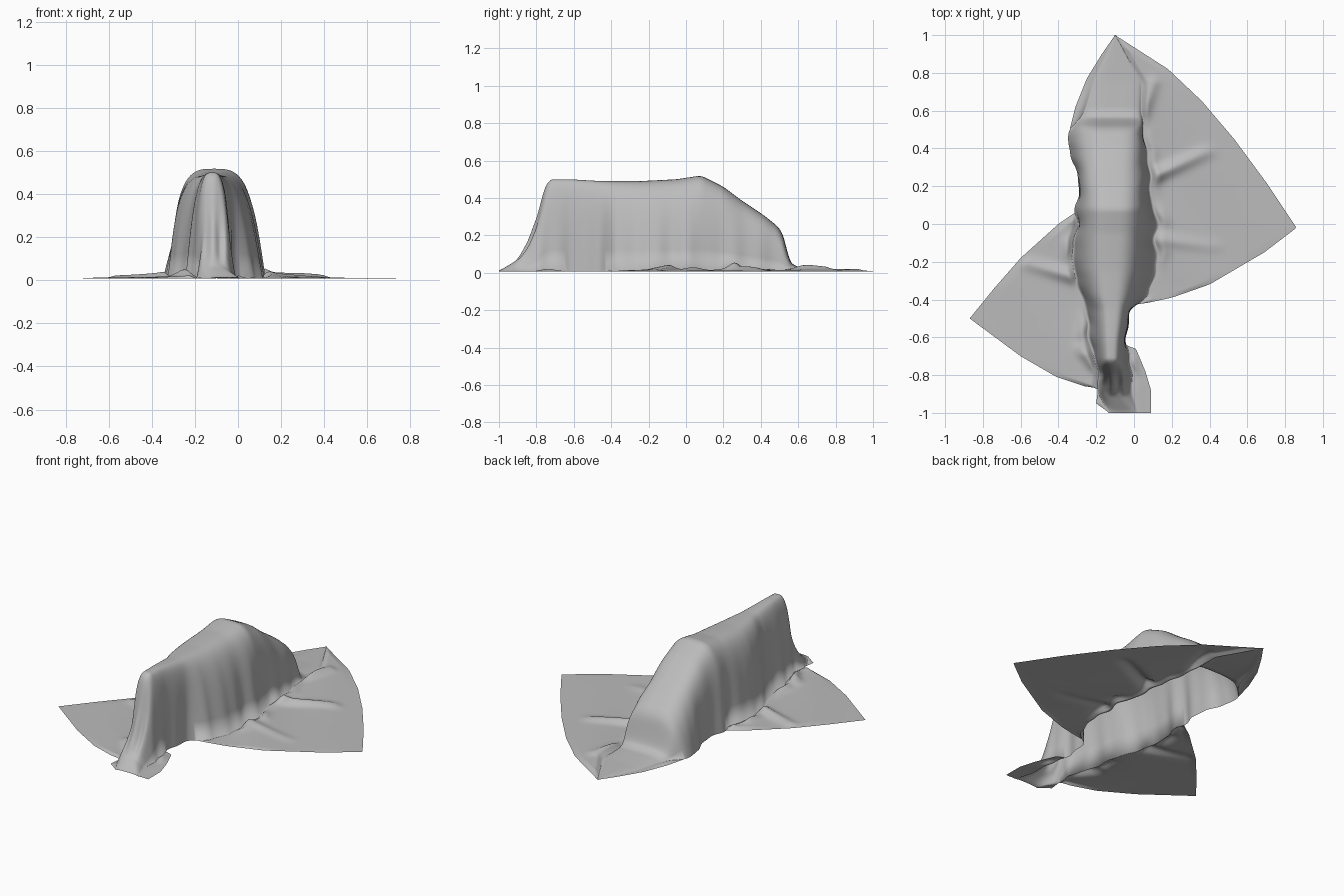
import bpy, bmesh, math
from mathutils import Vector

cube = bpy.data.objects.get("Cube")
if cube:
    bpy.data.objects.remove(cube, do_unlink=True)

# Cloth material
cloth = bpy.data.materials.new("grey cloth")
cloth.use_nodes = True
grey = (0.5, 0.5, 0.5, 1)
cloth.diffuse_color = grey
cloth.node_tree.nodes["Principled BSDF"].inputs["Base Color"].default_value = grey

# Stations of the covered shape:
# y, crest height, left and right top edge, left and right foot of the wall
BODY = [
    (-1, .01, -.1, 0, -.13, .02), (-.9, .07, -.16, -.06, -.19, -.01),
    (-.84, .16, -.16, -.06, -.19, -.01), (-.79, .3, -.16, -.06, -.19, -.01),
    (-.76, .44, -.17, -.06, -.2, -.02), (-.73, .5, -.18, -.06, -.2, -.03),
    (-.62, .5, -.19, -.05, -.23, -.04), (-.45, .49, -.21, -.02, -.25, -.01),
    (-.38, .49, -.24, 0, -.28, .08), (-.25, .49, -.27, .03, -.33, .11),
    (-.05, .5, -.28, .05, -.31, .12), (.08, .52, -.28, .06, -.3, .11),
    (.2, .46, -.28, .06, -.3, .08), (.3, .385, -.28, .05, -.31, .07),
    (.42, .305, -.28, .05, -.34, .06), (.5, .24, -.27, .04, -.33, .05),
    (.53, .18, -.27, .04, -.31, .05), (.55, .06, -.25, .03, -.29, .05),
    (.6, .03, -.22, .02, -.26, .04), (.75, .018, -.18, .02, -.22, .04),
    (1, .01, -.1, -.1, -.1, -.1)]

# Outline of the cloth lying on the ground
LEFT_EDGE = [
    (-1, -.13), (-.95, -.2), (-.87, -.19), (-.86, -.26), (-.81, -.41), (-.7, -.6),
    (-.5, -.87), (-.34, -.74), (-.18, -.6), (0, -.4), (.09, -.27), (.3, -.27),
    (.42, -.34), (.5, -.34), (.62, -.31), (.77, -.25), (.9, -.17), (1, -.1)]
RIGHT_EDGE = [
    (-1, .09), (-.88, .09), (-.78, .06), (-.66, .01), (-.64, -.05), (-.43, -.02),
    (-.42, .06), (-.39, .2), (-.32, .4), (-.15, .69), (-.02, .86), (.22, .7),
    (.45, .53), (.65, .36), (.82, .18), (1, -.1)]

# Raised creases on the flat cloth: start, end, height
CREASES = [
    ((.08, .24), (.38, .38), .035), ((-.32, -.28), (-.56, -.21), .03),
    ((-.22, -.42), (-.26, -.68), .035), ((.12, -.08), (.42, -.12), .015),
    ((.03, .55), (.1, .74), .035), ((-.16, -.78), (-.28, -.66), .03)]


def sample(rows, y, column=1):
    """Straight interpolation down one column of a table."""
    for a, b in zip(rows, rows[1:]):
        if y <= b[0]:
            t = max(0, (y - a[0]) / (b[0] - a[0]))
            return a[column] + (b[column] - a[column]) * t
    return rows[-1][column]


def soft(column, y):
    """Body table value, averaged so the cloth bends gently."""
    steps = range(-3, 4)
    return sum(sample(BODY, y + i * .006, column) for i in steps) / len(steps)


def crease_height(x, y):
    p, total = Vector((x, y)), 0
    for start, end, height in CREASES:
        a, d = Vector(start), Vector(end) - Vector(start)
        t = min(1, max(0, (p - a).dot(d) / d.length_squared))
        gap = (p - a - d * t).length
        total += height * (1 - .6 * t) * math.exp(-(gap / .035) ** 2)
    return total


def wall_folds(y, side):
    """A few uneven hanging folds, stronger towards the back."""
    swing = math.sin(y * 19 + side + 2 * math.sin(y * 7))
    return (.01 + .006 * y) * swing + .004 * math.sin(y * 47 + side * 2)


FLAP, WALL, ROWS = 22, 28, 240


def half_section(y, side):
    """Points from the crest down one side and out to the cloth edge."""
    crest = soft(1, y)
    tops, feet = (soft(2, y), soft(3, y)), (soft(4, y), soft(5, y))
    k = 1 if side > 0 else 0
    middle = sum(tops) / 2
    top_w = abs(tops[k] - middle)
    foot_w = abs(feet[k] - middle)
    ground = .008
    strength = min(1, crest / .3)
    points = []
    for i in range(WALL + 1):
        a = i / WALL * math.pi / 2
        up = max(0, math.cos(a)) ** .5
        out = math.sin(a) ** .6
        drop = 1 - up
        w = top_w * out + (foot_w - top_w) * drop
        w += wall_folds(y, side) * strength * drop * out
        z = ground + max(0, crest - ground) * up
        x = middle + side * w
        # Pleats hanging at the front end
        front = max(0, 1 - abs(y + .82) / .09)
        z += .025 * front * math.sin(x * 95) * up
        points.append((x, y, max(.004, z)))
    foot = points[-1][0]
    edge = sample(RIGHT_EDGE if k else LEFT_EDGE, y)
    reach = max(0, side * (edge - foot))
    for i in range(1, FLAP + 1):
        d = reach * (i / FLAP) ** 1.4
        x = foot + side * d
        rise = min(1, d / .03) * min(1, (reach - d) / .05)
        swell = .007 * (1 + math.sin(x * 13 + y * 9)) * math.exp(-d / .3)
        hem = .007 * strength * math.exp(-((d - .03) / .03) ** 2)
        hem *= 1 + math.sin(y * 23 + 2 * math.sin(y * 9))
        z = ground + rise * (crease_height(x, y) + swell + hem)
        points.append((x, y, z))
    return points


# Draped cloth, one open sheet
mesh = bpy.data.meshes.new("draped_cloth")
bm = bmesh.new()
previous = None
for r in range(ROWS + 1):
    y = -1 + 2 * r / ROWS
    left, right = half_section(y, -1), half_section(y, 1)
    row = [bm.verts.new(p) for p in left[::-1] + right[1:]]
    if previous:
        for i in range(len(row) - 1):
            bm.faces.new((previous[i], previous[i + 1], row[i + 1], row[i]))
    previous = row
bmesh.ops.remove_doubles(bm, verts=bm.verts, dist=.0005)
bmesh.ops.dissolve_degenerate(bm, edges=bm.edges, dist=.0001)
for face in bm.faces:
    face.smooth = True
bm.to_mesh(mesh)
bm.free()
mesh.materials.append(cloth)
sheet = bpy.data.objects.new("draped_cloth", mesh)
bpy.context.collection.objects.link(sheet)
